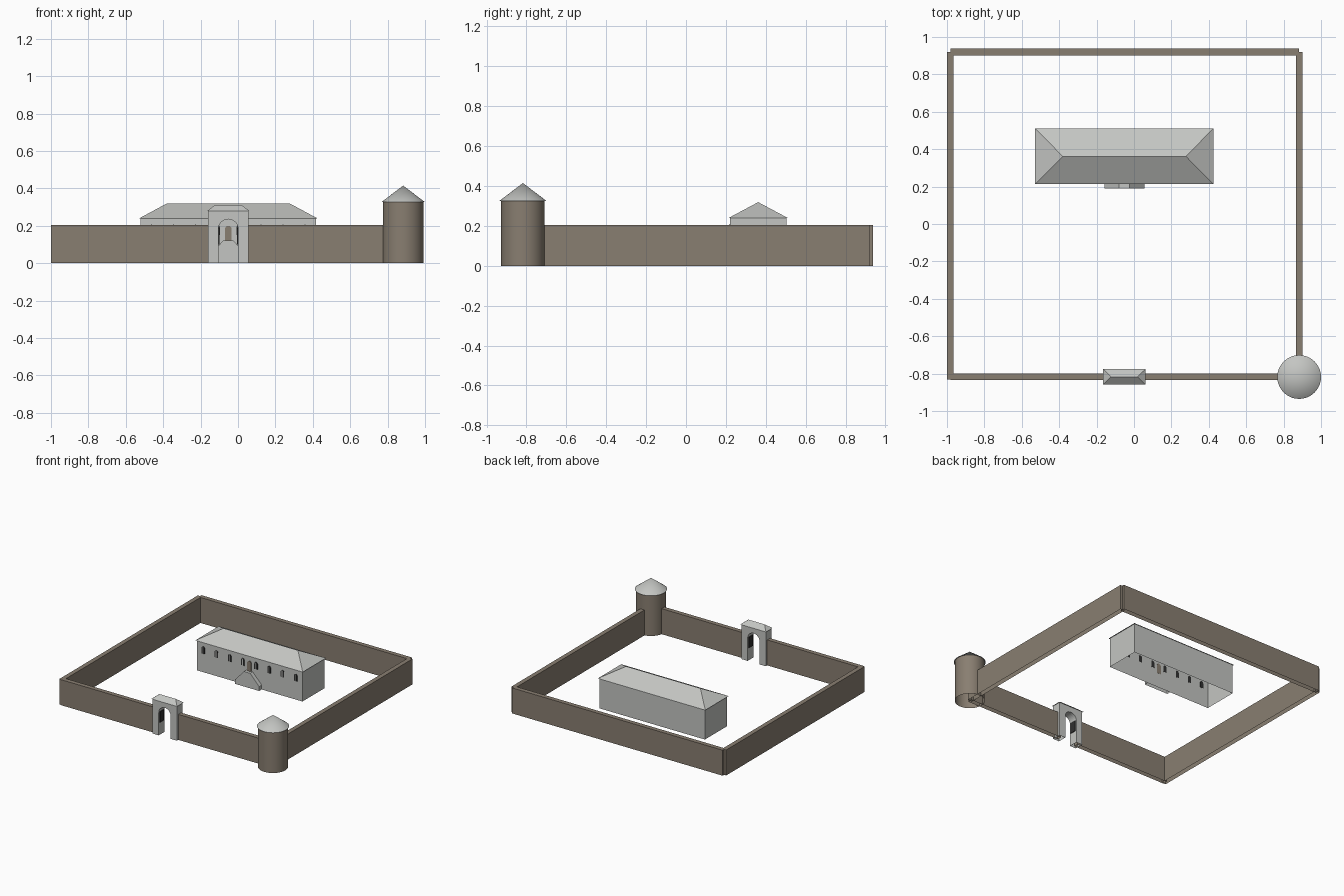
import bpy, bmesh, math

if "Cube" in bpy.data.objects:
    bpy.data.objects.remove(bpy.data.objects["Cube"])

def material(name, rgb):
    m = bpy.data.materials.new(name)
    m.diffuse_color = (*rgb, 1)
    m.use_nodes = True
    m.node_tree.nodes["Principled BSDF"].inputs["Base Color"].default_value = m.diffuse_color
    return m

GREY = material("pale_grey", (0.55, 0.56, 0.54))
STONE = material("brown_stone", (0.25, 0.21, 0.165))
DARK = material("dark_iron", (0.03, 0.03, 0.03))

CX = -0.052            # shared centre line of gate and house
FRONT, BACK = -0.817, 0.92   # wall centre lines
LEFT, RIGHT = -0.982, 0.883
WALL_H = 0.204

def finish(name, bm, mat, open_bottom=False):
    bmesh.ops.recalc_face_normals(bm, faces=bm.faces)
    if open_bottom:
        low = [f for f in bm.faces if all(v.co.z < 1e-4 for v in f.verts)]
        bmesh.ops.delete(bm, geom=low, context='FACES')
    me = bpy.data.meshes.new(name)
    bm.to_mesh(me)
    bm.free()
    me.materials.append(mat)
    ob = bpy.data.objects.new(name, me)
    bpy.context.collection.objects.link(ob)
    return ob

def box(name, x, y, z, mat, open_bottom=False):
    bm = bmesh.new()
    bmesh.ops.create_cube(bm, size=1)
    for v in bm.verts:
        for i, (a, b) in enumerate((x, y, z)):
            v.co[i] = a if v.co[i] < 0 else b
    return finish(name, bm, mat, open_bottom)

def extrude_y(name, profile, y0, y1, mat, open_bottom=False):
    """Extrude an (x, z) outline from y0 to y1."""
    bm = bmesh.new()
    f = bm.faces.new([bm.verts.new((x, y0, z)) for x, z in profile])
    new = bmesh.ops.extrude_face_region(bm, geom=[f], use_keep_orig=True)["geom"]
    for v in new:
        if isinstance(v, bmesh.types.BMVert):
            v.co.y = y1
    return finish(name, bm, mat, open_bottom)

def hip_roof(name, x, y, z0, z1, inset, mat):
    """Hipped roof with its ridge along x."""
    bm = bmesh.new()
    base = [bm.verts.new((px, py, z0)) for px, py in
            ((x[0], y[0]), (x[1], y[0]), (x[1], y[1]), (x[0], y[1]))]
    my = sum(y) / 2
    a, b = (bm.verts.new((px, my, z1)) for px in (x[0] + inset, x[1] - inset))
    p, q, r, s = base
    for face in ((s, r, q, p), (p, q, b, a), (q, r, b), (r, s, a, b), (s, p, a)):
        bm.faces.new(face)
    return finish(name, bm, mat)

def arc(cx, cz, r, n):
    """Half circle from right to left."""
    return [(cx + r * math.cos(math.pi * i / n), cz + r * math.sin(math.pi * i / n))
            for i in range(n + 1)]

def round_part(name, r1, r2, z0, z1, mat, caps):
    bm = bmesh.new()
    bmesh.ops.create_cone(bm, cap_ends=caps, segments=40, radius1=r1, radius2=r2, depth=z1 - z0)
    bmesh.ops.remove_doubles(bm, verts=bm.verts, dist=1e-5)
    bmesh.ops.translate(bm, verts=bm.verts, vec=(RIGHT, FRONT - 0.001, (z0 + z1) / 2))
    ob = finish(name, bm, mat)
    bpy.context.view_layer.objects.active = ob
    ob.select_set(True)
    bpy.ops.object.shade_smooth_by_angle(angle=math.radians(35))
    ob.select_set(False)

# Perimeter walls
T = 0.018
walls = {
    "left_wall": ((LEFT - T, LEFT + T), (FRONT - T + 0.003, BACK)),
    "back_wall": ((LEFT, RIGHT), (BACK - T, BACK + T)),
    "right_wall": ((RIGHT - T, RIGHT + T), (FRONT, BACK)),
    "front_wall_left": ((LEFT, CX - 0.08), (FRONT - T, FRONT + T)),
    "front_wall_right": ((CX + 0.08, RIGHT), (FRONT - T, FRONT + T)),
}
for name, (x, y) in walls.items():
    box(name, x, y, (0, WALL_H), STONE, True)

# Corner tower
round_part("tower_body", 0.109, 0.109, 0, 0.328, STONE, False)
round_part("tower_roof", 0.117, 0, 0.326, 0.415, GREY, True)

# Gatehouse with arched passage
W, A = 0.108, 0.053
gate = [(CX - W, 0), (CX - W, 0.279), (CX + W, 0.279), (CX + W, 0), (CX + A, 0)]
gate += arc(CX, 0.182, A, 16) + [(CX - A, 0)]
extrude_y("gatehouse", gate, FRONT - 0.036, FRONT + 0.036, GREY, True)
hip_roof("gatehouse_roof", (CX - 0.114, CX + 0.114), (FRONT - 0.042, FRONT + 0.042),
         0.278, 0.312, 0.043, GREY)
for side, s in (("left", -1), ("right", 1)):
    xs = sorted((CX + s * A, CX + s * (A - 0.006)))
    box(f"gate_grille_{side}", xs, (FRONT - 0.025, FRONT + 0.025), (0.1, 0.187), DARK)

# House
HX, HY = (CX - 0.468, CX + 0.468), (0.221, 0.503)
box("house_body", HX, HY, (0, 0.242), GREY, True)
hip_roof("house_roof", (CX - 0.476, CX + 0.476), (0.214, 0.51), 0.24, 0.319, 0.147, GREY)

# Row of arched windows
for i in range(8):
    x = CX + (i - 3.5) * 0.117
    pts = [(x - 0.014, 0.15), (x + 0.014, 0.15)] + arc(x, 0.192, 0.014, 8)
    extrude_y(f"window_{i + 1}", pts, HY[0] - 0.005, HY[0] + 0.001, DARK)
    box(f"window_bar_{i + 1}", (x - 0.003, x + 0.003), (HY[0] - 0.007, HY[0]), (0.15, 0.204), GREY)

# Arched door above the landing
door = [(CX - 0.018, 0.118), (CX + 0.018, 0.118)] + arc(CX, 0.182, 0.018, 10)
extrude_y("house_door", door, HY[0] - 0.007, HY[0] + 0.001, STONE)

# Double stair rising to the landing
half = [(0.107, 0), (0.107, 0.035), (0.028, 0.12)]
stair = [(CX + x, z) for x, z in half] + [(CX - x, z) for x, z in reversed(half)]
extrude_y("entrance_stair", stair, 0.189, HY[0], GREY, True)
